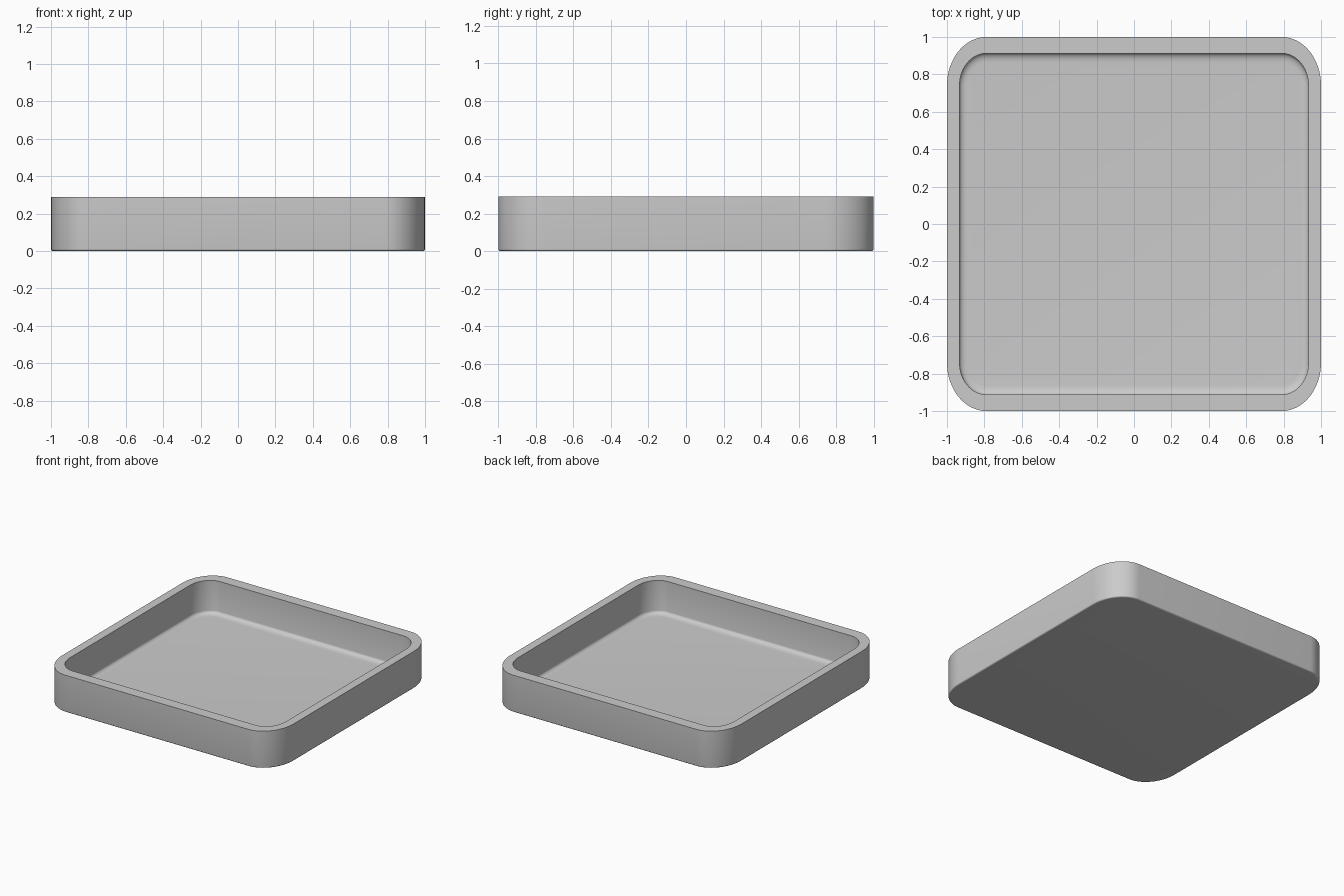
import bpy, bmesh
from math import sin, cos, pi

if "Cube" in bpy.data.objects:
    bpy.data.objects.remove(bpy.data.objects["Cube"])

SEGS = 16  # segments per corner


def rounded_ring(bm, hx, hy, rx, ry, z):
    """Rounded rectangle of vertices with elliptical corners."""
    ring = []
    for q, (sx, sy) in enumerate([(1, 1), (-1, 1), (-1, -1), (1, -1)]):
        for i in range(SEGS + 1):
            a = (q + i / SEGS) * pi / 2
            ring.append(bm.verts.new((sx * (hx - rx) + rx * cos(a),
                                      sy * (hy - ry) + ry * sin(a), z)))
    return ring


def inset(hx, hy, rx, ry, dx, dy):
    return hx - dx, hy - dy, rx - dx, ry - dy


OUTER = (1.0, 1.0, 0.21, 0.26)
INNER = (0.933, 0.912, 0.143, 0.172)
TOP, FLOOR = 0.29, 0.03
STEPS = 6

# Section from the underside edge, up the outside, over the rim, down to the floor
section = []
for i in range(STEPS + 1):                       # small rounded underside edge
    a = i / STEPS * pi / 2
    d = 1 - sin(a)
    section.append((*inset(*OUTER, 0.012 * d, 0.015 * d), 0.01 * (1 - cos(a))))
section.append((*OUTER, TOP))
section.append((*INNER, TOP))
for i in range(STEPS + 1):                       # fillet between wall and floor
    a = i / STEPS * pi / 2
    d = 1 - cos(a)
    section.append((*inset(*INNER, 0.04 * d, 0.05 * d), FLOOR + 0.025 * (1 - sin(a))))

# Tray body
bm = bmesh.new()
rings = [rounded_ring(bm, *s) for s in section]
for low, high in zip(rings, rings[1:]):
    n = len(low)
    for i in range(n):
        j = (i + 1) % n
        bm.faces.new((low[i], low[j], high[j], high[i]))
bm.faces.new(list(reversed(rings[0])))
bm.faces.new(rings[-1])
mesh = bpy.data.meshes.new("tray")
bm.to_mesh(mesh)
bm.free()
tray = bpy.data.objects.new("tray", mesh)
bpy.context.collection.objects.link(tray)

bpy.context.view_layer.objects.active = tray
tray.select_set(True)
bpy.ops.object.shade_smooth_by_angle(angle=pi / 6)
